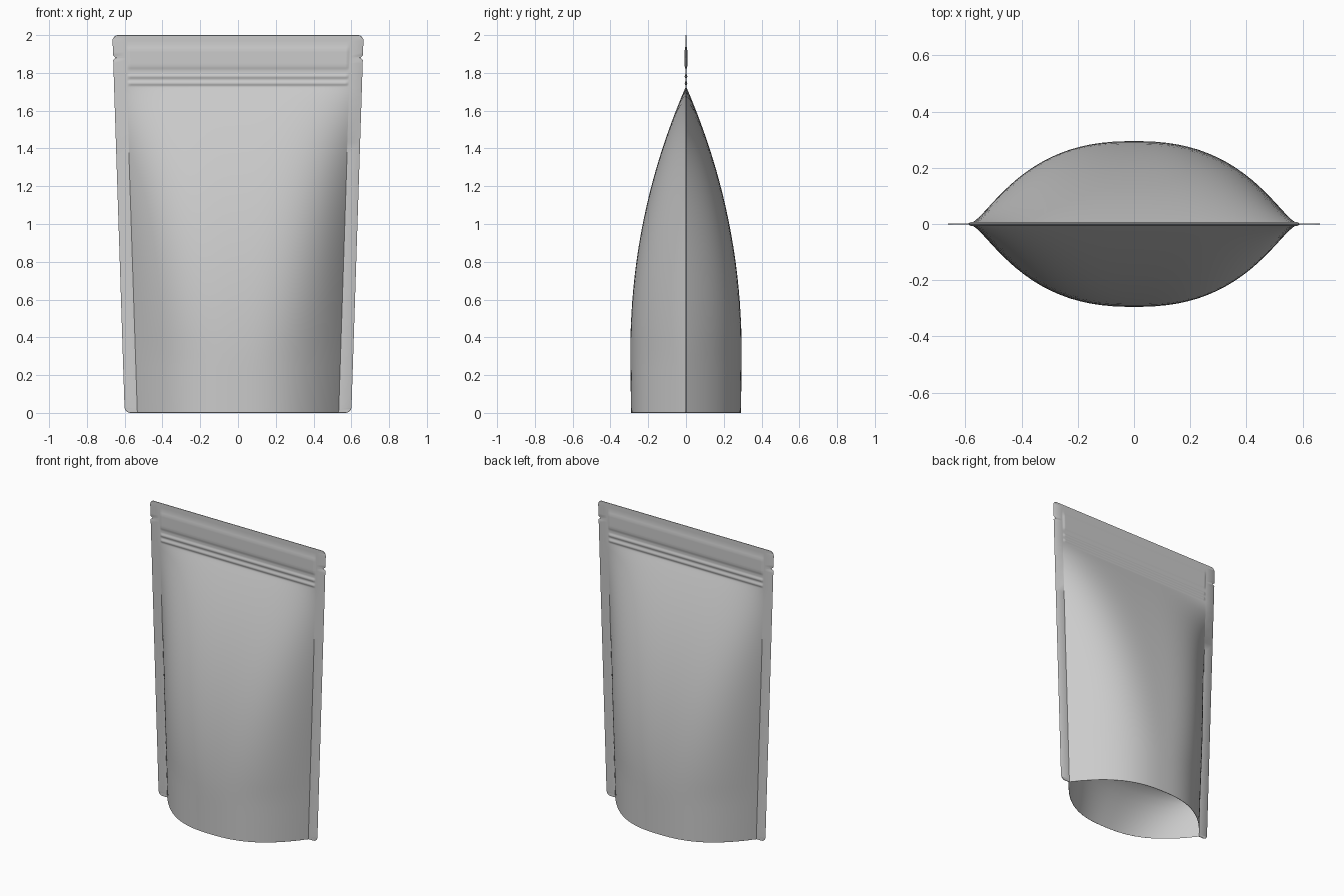
import bpy, bmesh, math

cube = bpy.data.objects.get("Cube")
if cube:
    bpy.data.objects.remove(cube)

HEIGHT, TOP_SEAL, BULGE, CORNER = 2.0, 1.725, 0.293, 0.03
GUSSET_RISE, FILM = 0.28, 0.002

mat = bpy.data.materials.new("grey film")
mat.use_nodes = True
colour = (0.6, 0.6, 0.6, 1)
mat.diffuse_color = colour
mat.node_tree.nodes["Principled BSDF"].inputs["Base Color"].default_value = colour


def edge_width(z):
    """Half width of the straight tapered side."""
    return 0.6 + 0.0325 * z


def outline(z):
    """Half width with rounded corners and tear notches."""
    w = edge_width(z)
    from_end = min(z, HEIGHT - z)
    if from_end < CORNER:
        w -= CORNER - math.sqrt(CORNER ** 2 - (CORNER - from_end) ** 2)
    if abs(z - 1.88) < 0.012:
        w -= 0.014 * (1 - abs(z - 1.88) / 0.012)
    return w


def seam(z):
    return edge_width(z) - 0.067


def bulge(s, z):
    """Half depth of the filled body, s runs -1..1 between the side seams."""
    t = max(0, (z - 0.3) / (TOP_SEAL - 0.3))
    depth = BULGE * max(0, 1 - t ** 2.1)
    if z < 0.3:
        depth -= 0.004 * (1 - z / 0.3)
    power = 2.5 + 1.8 * min(t, 1)
    return depth * (1 - abs(s) ** power)


def relief(s, z):
    """Zip ribs and the raised header band."""
    if abs(s) > 0.985:
        return 0
    ribs = sum(0.005 * max(0, 1 - ((z - c) / 0.013) ** 2) for c in (1.745, 1.782))
    band = min(1, max(0, (z - 1.815) / 0.02)) * min(1, max(0, (1.95 - z) / 0.03))
    return ribs + 0.005 * band


def make_object(name, bm):
    bmesh.ops.remove_doubles(bm, verts=bm.verts, dist=0.00005)
    mesh = bpy.data.meshes.new(name)
    bm.to_mesh(mesh)
    bm.free()
    mesh.materials.append(mat)
    ob = bpy.data.objects.new(name, mesh)
    bpy.context.collection.objects.link(ob)
    bpy.ops.object.select_all(action="DESELECT")
    ob.select_set(True)
    bpy.context.view_layer.objects.active = ob
    bpy.ops.object.shade_smooth_by_angle(angle=math.radians(35))
    return ob


def add_grid(bm, rows, flip=False):
    grid = [[bm.verts.new(p) for p in row] for row in rows]
    for a, b in zip(grid, grid[1:]):
        for i in range(len(a) - 1):
            quad = [a[i], a[i + 1], b[i + 1], b[i]]
            bm.faces.new(quad[::-1] if flip else quad)


# Row heights: fine at the corners, the zip and the notches
corner = [CORNER * (1 - math.cos(math.pi * i / 12)) for i in range(7)]
levels = corner + [0.1 + 0.07 * i for i in range(23)]
levels += [1.68, 1.705] + [1.72 + 0.006 * i for i in range(20)]
levels += [1.85, 1.868, 1.88, 1.892, 1.91, 1.92, 1.935, 1.95]
levels += [HEIGHT - z for z in reversed(corner)]

# Column positions, packed towards the side seams
N = 44
columns = [-math.cos(math.pi * i / N) for i in range(N + 1)]


def panel_row(z, side):
    film = 0 if z in (0, HEIGHT) else FILM
    w, inner = outline(z), seam(z)
    row = [(-w, 0, z), (-w + 0.003, side * film, z)]
    row += [(s * inner, side * (film + bulge(s, z) + relief(s, z)), z) for s in columns]
    return row + [(w - 0.003, side * film, z), (w, 0, z)]


# Front and back film, sealed together at the sides and top
bm = bmesh.new()
for side in (-1, 1):
    add_grid(bm, [panel_row(z, side) for z in levels], flip=side > 0)
make_object("pouch_film", bm)

# Bottom gusset, folded up inside the body
bm = bmesh.new()
steps = 20
rows = []
for j in range(steps + 1):
    t = -math.cos(math.pi * j / steps)
    rows.append([(s * seam(0), t * bulge(s, 0), GUSSET_RISE * (1 - t * t))
                 for s in columns])
add_grid(bm, rows, flip=True)
make_object("bottom_gusset", bm)
